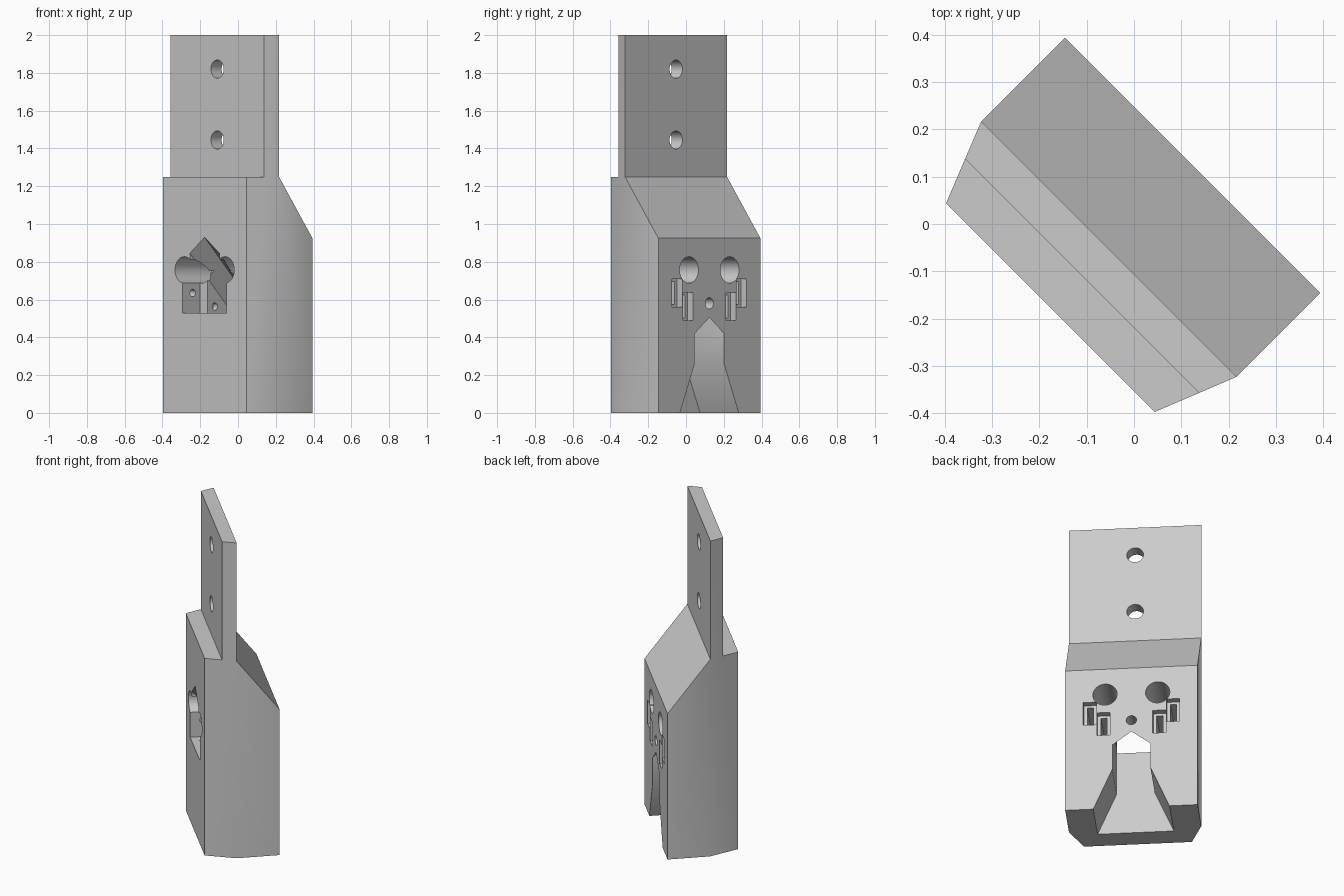
import bpy, bmesh, math
from mathutils import Matrix

cube = bpy.data.objects.get("Cube")
if cube:
    bpy.data.objects.remove(cube, do_unlink=True)

gray = bpy.data.materials.new("plain_gray")
gray.use_nodes = True
gray.diffuse_color = (0.6, 0.6, 0.6, 1)
gray.node_tree.nodes["Principled BSDF"].inputs["Base Color"].default_value = (0.6, 0.6, 0.6, 1)


def loft(name, ring_a, ring_b):
    """Closed solid between two matching rings of points."""
    bm = bmesh.new()
    a = [bm.verts.new(p) for p in ring_a]
    b = [bm.verts.new(p) for p in ring_b]
    bm.faces.new(a)
    bm.faces.new(b)
    for i in range(len(a)):
        j = (i + 1) % len(a)
        bm.faces.new((a[i], a[j], b[j], b[i]))
    bmesh.ops.recalc_face_normals(bm, faces=bm.faces)
    mesh = bpy.data.meshes.new(name)
    bm.to_mesh(mesh)
    bm.free()
    obj = bpy.data.objects.new(name, mesh)
    bpy.context.collection.objects.link(obj)
    obj.data.materials.append(gray)
    return obj


def box(name, x0, x1, y0, y1, z0, z1):
    ring = [(x0, y0), (x1, y0), (x1, y1), (x0, y1)]
    return loft(name, [(x, y, z0) for x, y in ring], [(x, y, z1) for x, y in ring])


def tube(name, r, x, z, y0, y1, n=32):
    """Round cutter running front to back."""
    ring = [(x + r * math.cos(math.tau * i / n), z + r * math.sin(math.tau * i / n)) for i in range(n)]
    return loft(name, [(p, y0, q) for p, q in ring], [(p, y1, q) for p, q in ring])


def cross_tube(name, r, y, z, x0, x1, n=20):
    """Round cutter running sideways."""
    ring = [(y + r * math.cos(math.tau * i / n), z + r * math.sin(math.tau * i / n)) for i in range(n)]
    return loft(name, [(x0, p, q) for p, q in ring], [(x1, p, q) for p, q in ring])


def cut(target, cutter):
    mod = target.modifiers.new("cut", "BOOLEAN")
    mod.operation = "DIFFERENCE"
    mod.solver = "EXACT"
    mod.object = cutter
    bpy.context.view_layer.objects.active = target
    bpy.ops.object.modifier_apply(modifier=mod.name)
    bpy.data.objects.remove(cutter, do_unlink=True)


FRONT, BACK, WALL = -0.25, 0.175, -0.115

# Full-height block with angled front corners
half = [(0.312, FRONT), (0.382, -0.075), (0.382, BACK)]
plan = half + [(-x, y) for x, y in reversed(half)]
body = loft("mounting_block", [(x, y, 0) for x, y in plan], [(x, y, 2) for x, y in plan])

# Step in front of the plate and sloped shoulder behind it
cut(body, box("front_step", -1, 1, -0.5, -0.155, 1.25, 2.2))
slope = [(-0.075, 2.2), (-0.075, 1.25), (BACK + 0.1, 0.795), (BACK + 0.1, 2.2)]
cut(body, loft("shoulder", [(-1, y, z) for y, z in slope], [(1, y, z) for y, z in slope]))

# Screw holes in the plate
for z in (1.445, 1.82):
    cut(body, tube("plate_hole", 0.048, 0, z, -0.4, 0.1))


def channel_ring(y, floor):
    """Gabled section whose roof rises toward the front."""
    rise = BACK - y
    side = floor + [(0.11, 0.42 + rise)]
    ring = side + [(0, 0.505 + rise)] + [(-x, z) for x, z in reversed(side)]
    return [(x, y, z) for x, z in ring]


# Flared mouth at the back, rising duct out to the front
flare = [(0.241, -0.05), (0.11, 0.26)]
cut(body, loft("mouth", channel_ring(BACK + 0.08, flare), channel_ring(WALL, flare)))
sill = [(0.11, 0.53)]
cut(body, loft("duct", channel_ring(FRONT - 0.1, sill), channel_ring(WALL + 0.01, sill)))

# Wide recess at the front, twin bores and the small centre hole
cut(body, box("front_recess", -0.165, 0.165, -0.4, WALL - 0.005, 0.5301, 0.755))
for s in (-1, 1):
    cut(body, tube("bore", 0.07, s * 0.152, 0.757, -0.4, 0.3))
cut(body, tube("centre_hole", 0.03, 0, 0.58, 0.02, 0.3, 20))

# Nut pockets at the back with their cross screw holes
for s in (-1, 1):
    for x, z, depth, inner in ((0.24, 0.635, -0.174, 0.15), (0.161, 0.563, -0.063, 0.09)):
        x0, x1 = sorted((s * (x - 0.038), s * (x + 0.038)))
        cut(body, box("nut_pocket", x0, x1, BACK - 0.04, 0.3, z - 0.075, z + 0.075))
        x0, x1 = sorted((s * (x - 0.018), s * (x + 0.018)))
        cut(body, box("nut_slot", x0, x1, depth - 0.035, 0.3, z - 0.06, z + 0.06))
        cut(body, cross_tube("screw_hole", 0.02, depth, z, s * inner, s * x))

# Turn the block to its diagonal stance
body.data.transform(Matrix.Rotation(-math.pi / 4, 4, "Z"))
body.data.update()
bpy.ops.object.select_all(action="DESELECT")
body.select_set(True)
bpy.context.view_layer.objects.active = body
bpy.ops.object.shade_smooth_by_angle(angle=math.radians(30))
